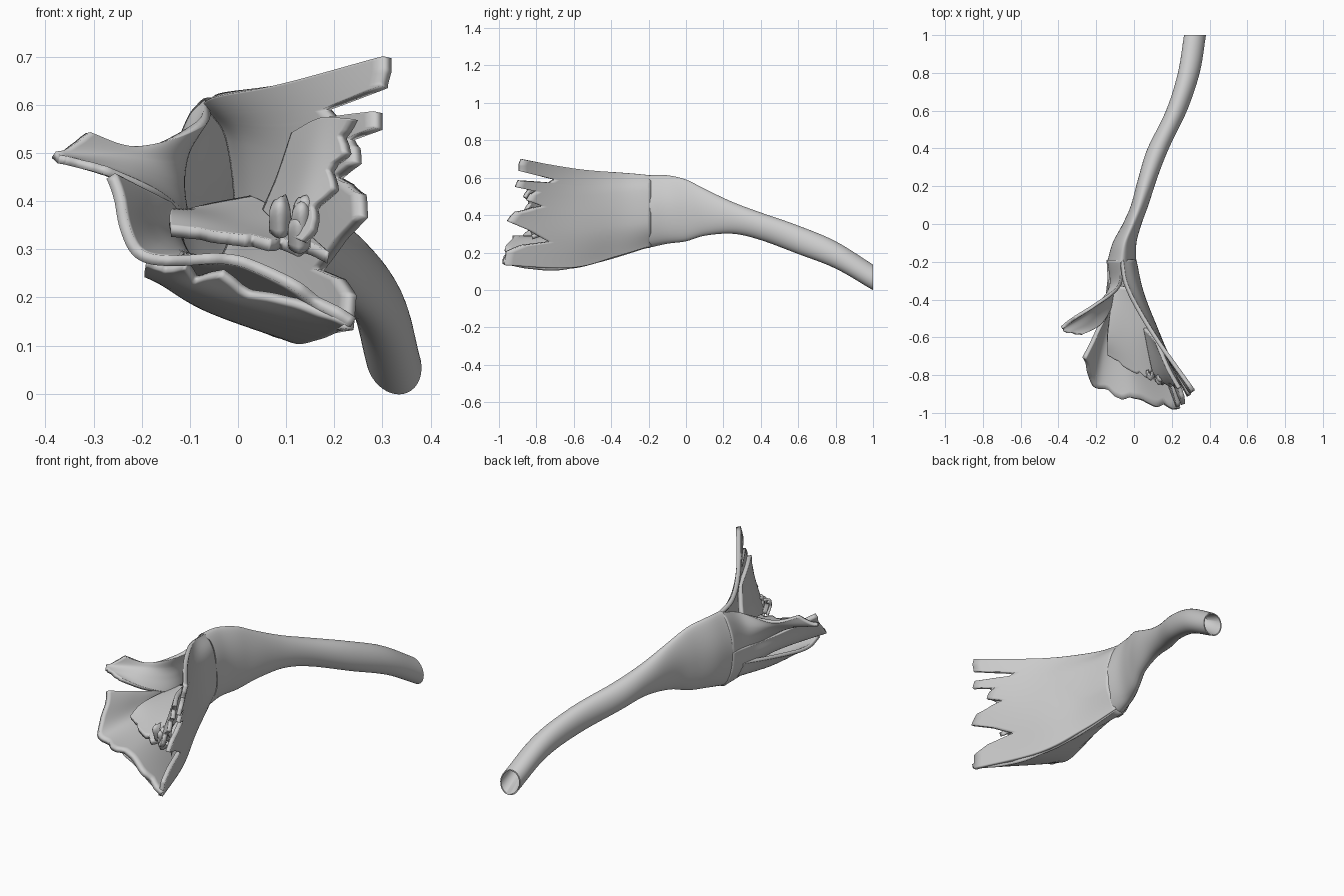
import bpy, bmesh, math, random
from mathutils import Vector

if "Cube" in bpy.data.objects:
    bpy.data.objects.remove(bpy.data.objects["Cube"])
random.seed(4)


def spline(pts, t):
    """Catmull-Rom point at t in 0..1, with extrapolated ends."""
    n = len(pts) - 1
    i = min(int(t * n), n - 1)
    f = t * n - i
    b, c = pts[i], pts[i + 1]
    a = pts[i - 1] if i > 0 else b * 2 - c
    d = pts[i + 2] if i + 2 <= n else c * 2 - b
    return (b * 2 + (c - a) * f + (a * 2 - b * 5 + c * 4 - d) * f * f
            + (b * 3 - a - c * 3 + d) * f ** 3) * 0.5


def finish(name, bm, thick=0.0):
    bmesh.ops.recalc_face_normals(bm, faces=bm.faces)
    mesh = bpy.data.meshes.new(name)
    bm.to_mesh(mesh)
    bm.free()
    ob = bpy.data.objects.new(name, mesh)
    bpy.context.collection.objects.link(ob)
    if thick:
        m = ob.modifiers.new("thickness", 'SOLIDIFY')
        m.thickness, m.offset = thick, 0
    bpy.ops.object.select_all(action='DESELECT')
    ob.select_set(True)
    bpy.context.view_layer.objects.active = ob
    bpy.ops.object.shade_smooth_by_angle(angle=math.radians(50))
    return ob


def skin(bm, grid, closed=False):
    rows = [[bm.verts.new(p) for p in r] for r in grid]
    n = len(rows[0])
    for a, b in zip(rows, rows[1:]):
        for i in range(n if closed else n - 1):
            j = (i + 1) % n
            bm.faces.new((a[i], a[j], b[j], b[i]))
    return rows


def cut_at(teeth, u):
    for (u0, c0), (u1, c1) in zip(teeth, teeth[1:]):
        if u <= u1:
            return c0 + (c1 - c0) * (u - u0) / (u1 - u0)
    return teeth[-1][1]


def sheet(name, rows, teeth=((0, 0), (1, 0)), rough=0.03, thick=0.018, nu=64, nv=28):
    """Splintered sheet through control rows; teeth shorten the free end."""
    rows = [[Vector(p) for p in r] for r in rows]
    knots = [(k / 18, random.uniform(0, rough)) for k in range(19)]
    ends = [1 - cut_at(teeth, i / nu) - cut_at(knots, i / nu) for i in range(nu + 1)]
    grid = []
    for j in range(nv + 1):
        line = []
        for i in range(nu + 1):
            v = j / nv * ends[i]
            line.append(spline([spline(r, i / nu) for r in rows], v))
        grid.append(line)
    bm = bmesh.new()
    skin(bm, grid)
    return finish(name, bm, thick)


# Tapering curved shaft: y, centre x, centre z, half width, half height, tilt in degrees
stations = [(1, .323, .067, .055, .071, 25), (.8, .29, .187, .055, .075, 20), (.6, .225, .268, .054, .077, 14),
            (.4, .128, .34, .056, .074, 8), (.25, .075, .385, .05, .085, 5), (.1, .03, .415, .046, .125, 2),
            (0, -.01, .425, .05, .165, 0), (-.1, -.05, .43, .063, .183, 0), (-.2, -.065, .42, .077, .195, 0)]
ctr = [Vector(s[:3]) for s in stations]
rad = [Vector(s[3:]) for s in stations]


def at(a, y, c, r, k=1.0, inset=0.0):
    """Point at angle a on a cross-section that narrows to a ridge on top."""
    px = (r.x - inset) * k * math.cos(a)
    pz = (r.y - inset) * k * math.sin(a)
    if y < .2:
        px *= 1 - .35 * min(1, (.2 - y) / .3) * max(0, math.sin(a)) ** 2
    t = math.radians(r.z)
    return Vector((c.y + px * math.cos(t) - pz * math.sin(t), y, c.z + px * math.sin(t) + pz * math.cos(t)))


def ring(y, c, r, k=1.0):
    return [at(i * math.tau / 40, y, c, r, k) for i in range(40)]


def mouth(a0, a1, n=4):
    """Starting row of a sheet, lying just inside the shaft's open end."""
    return [at(math.radians(a0 + (a1 - a0) * i / (n - 1)), -.19, ctr[-1], rad[-1], 1, .008) for i in range(n)]


bm = bmesh.new()
loops = []
for k, y in ((.15, .9), (.6, .92), (.9, 1)):      # hollow broken end
    loops.append(ring(y, ctr[0] + Vector((0, 0, (1 - y) * .6)), rad[0], k))
for i in range(49):
    c, r = spline(ctr, i / 48), spline(rad, i / 48)
    loops.append(ring(c.x, c, r))
r = skin(bm, loops, True)
bm.faces.new(r[0])
finish("shaft", bm)

# Tall right wall ending in torn fingers
sheet("right_wall", [
    mouth(92, -75),
    [(-.035, -.34, .622), (.028, -.37, .52), (.042, -.37, .34), (.01, -.38, .18)],
    [(.1, -.58, .645), (.13, -.6, .5), (.13, -.6, .31), (.1, -.62, .12)],
    [(.315, -.885, .7), (.295, -.93, .53), (.262, -.96, .37), (.24, -1, .135)]],
    [(0, .0), (.12, .0), (.16, .2), (.2, .18), (.22, .02), (.29, 0), (.31, .1), (.35, .07),
     (.42, .06), (.46, .14), (.52, .08), (.57, .02), (.67, 0), (.71, .1), (.78, .2),
     (.84, .06), (.9, 0), (1, 0)], nu=100, thick=.022)

# Left flap curling outward
sheet("left_flap", [
    mouth(88, 202),
    [(-.08, -.33, .56), (-.12, -.34, .49), (-.125, -.35, .43), (-.11, -.37, .36)],
    [(-.21, -.43, .51), (-.23, -.46, .485), (-.22, -.5, .455), (-.17, -.52, .415)],
    [(-.32, -.5, .545), (-.385, -.55, .497), (-.36, -.58, .485), (-.3, -.6, .475)]],
    [(0, .02), (.3, 0), (.6, 0), (1, .04)])

# Main floor, rising to a point on the left
sheet("floor", [
    mouth(180, 288),
    [(-.13, -.41, .39), (-.13, -.43, .32), (-.06, -.44, .23), (.03, -.45, .16)],
    [(-.2, -.58, .42), (-.17, -.65, .31), (-.02, -.66, .25), (.11, -.65, .12)],
    [(-.27, -.72, .455), (-.2, -.88, .285), (.02, -.96, .275), (.245, -.99, .15)]],
    [(0, 0), (.1, .03), (.3, 0), (.4, .03), (.55, .01), (.68, .03), (.8, 0), (1, 0)], thick=.022)

# Lower splintered layer closing up beneath the floor
sheet("under_layer", [
    [(-.13, -.28, .33), (-.1, -.28, .26), (-.03, -.28, .22)],
    [(-.17, -.58, .27), (-.08, -.6, .19), (.1, -.63, .12)],
    [(-.19, -.74, .25), (-.07, -.78, .2), (.17, -.83, .12)],
    [(-.19, -.84, .275), (-.03, -.9, .255), (.24, -.985, .15)]],
    [(0, 0), (.15, .08), (.28, .0), (.4, .13), (.5, .02), (.65, .1), (.8, .03), (1, 0)])

# Inner layers left standing on the floor and the wall
sheet("inner_floor", [
    [(-.11, -.33, .37), (-.05, -.33, .385), (.03, -.35, .4)],
    [(-.14, -.58, .37), (-.02, -.6, .355), (.1, -.6, .36)],
    [(-.14, -.7, .335), (.04, -.82, .31), (.19, -.83, .28)]],
    [(0, 0), (.2, .04), (.35, 0), (.5, .05), (.6, 0), (.72, .12), (.8, .02), (.9, .1), (1, 0)],
    rough=.04, thick=.025)
sheet("inner_wall", [
    [(.12, -.62, .54), (.09, -.58, .45), (.06, -.55, .38)],
    [(.18, -.76, .57), (.15, -.78, .45), (.11, -.79, .33)],
    [(.24, -.87, .57), (.22, -.87, .45), (.15, -.85, .31)]],
    [(0, 0), (.15, .1), (.3, .02), (.45, .2), (.6, .05), (.75, .22), (.9, .04), (1, .1)],
    rough=.06, thick=.022)

# Small broken chips where floor and wall layers meet
for n in range(5):
    x, y, z = random.uniform(.08, .14), random.uniform(-.84, -.77), random.uniform(.33, .39)
    w, h = random.uniform(.012, .025), random.uniform(.02, .04)
    sheet("chip", [[(x - w, y + .03, z - h), (x, y, z - h * 1.3), (x + w, y + .02, z - h)],
                   [(x - w, y, z), (x, y - .02, z + .01), (x + w, y, z)],
                   [(x - w * .5, y + .02, z + h * .6), (x, y, z + h * .7), (x + w * .4, y + .03, z + h)]],
          rough=.15, thick=.012, nu=10, nv=8)
